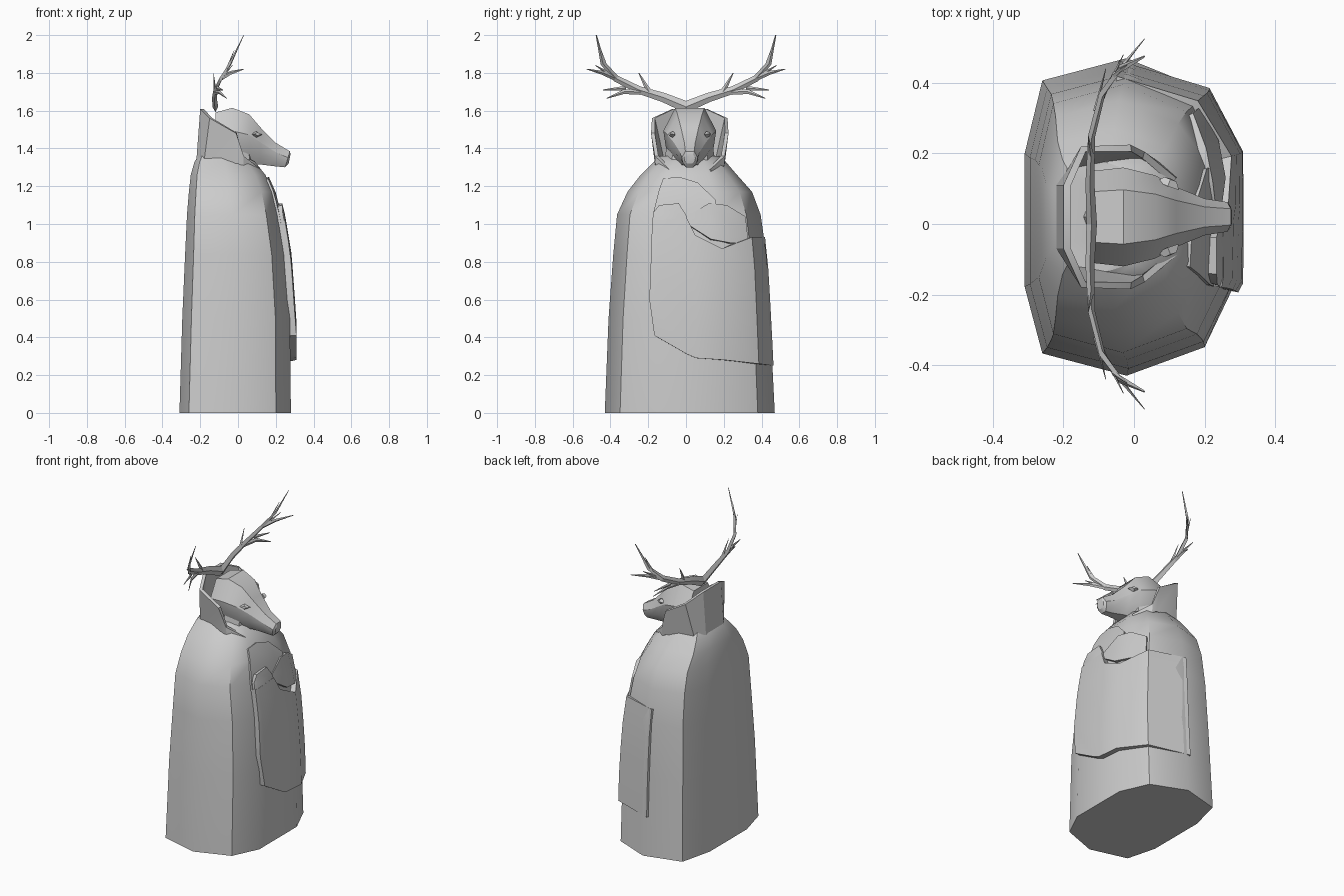
import bpy
import bmesh
import math
from mathutils import Vector

cube = bpy.data.objects.get("Cube")
if cube:
    bpy.data.objects.remove(cube, do_unlink=True)

GREY = (0.6, 0.6, 0.6, 1.0)
stone = bpy.data.materials.new("stone grey")
stone.use_nodes = True
stone.diffuse_color = GREY
stone.node_tree.nodes["Principled BSDF"].inputs["Base Color"].default_value = GREY

MID_Y = 0.02  # symmetry line of the body and head


def finish(name, bm, thickness=0.0, angle=38):
    bmesh.ops.recalc_face_normals(bm, faces=bm.faces)
    mesh = bpy.data.meshes.new(name)
    bm.to_mesh(mesh)
    bm.free()
    mesh.materials.append(stone)
    obj = bpy.data.objects.new(name, mesh)
    bpy.context.collection.objects.link(obj)
    bpy.ops.object.select_all(action='DESELECT')
    obj.select_set(True)
    bpy.context.view_layer.objects.active = obj
    if thickness:
        solid = obj.modifiers.new("thickness", 'SOLIDIFY')
        solid.thickness = thickness
        solid.offset = -1
        bpy.ops.object.modifier_apply(modifier=solid.name)
    bpy.ops.object.shade_smooth_by_angle(angle=math.radians(angle))
    return obj


def loft(bm, rows, closed=True, caps=True):
    """Join rows of points with quads."""
    rings = [[bm.verts.new(p) for p in row] for row in rows]
    n = len(rings[0])
    for a, b in zip(rings, rings[1:]):
        for i in range(n if closed else n - 1):
            j = (i + 1) % n
            bm.faces.new((a[i], a[j], b[j], b[i]))
    if caps and closed:
        bm.faces.new(rings[0])
        bm.faces.new(rings[-1])


# Robe: one faceted outline fitted to the extents at each height
OUTLINE = [(-.83, -.86), (-.02, -1), (.73, -.82), (1, -.45), (1, .4),
           (.73, .8), (-.02, 1), (-.83, .86), (-1, .4), (-1, -.44)]
LEVELS = [  # z, x min, x max, y min, y max
    (0, -.31, .28, -.43, .47),
    (.5, -.295, .275, -.41, .445),
    (.84, -.28, .25, -.385, .425),
    (1.05, -.27, .215, -.365, .395),
    (1.17, -.26, .185, -.31, .35),
    (1.26, -.25, .145, -.24, .27),
    (1.33, -.23, .09, -.17, .21),
    (1.36, -.21, .03, -.14, .18),
]


def robe_point(u, z, out=0.0):
    """Point on the robe at outline position u and height z, pushed outward."""
    i = int(u)
    n = len(OUTLINE)
    flat = Vector(OUTLINE[i % n]).lerp(Vector(OUTLINE[(i + 1) % n]), u - i)
    for lo, hi in zip(LEVELS, LEVELS[1:]):
        if z <= hi[0]:
            break
    t = (z - lo[0]) / (hi[0] - lo[0])
    x0, x1, y0, y1 = [a + (b - a) * t for a, b in zip(lo[1:], hi[1:])]
    push = flat.normalized() * out
    return ((x0 + x1) / 2 + flat.x * (x1 - x0) / 2 + push.x,
            (y0 + y1) / 2 + flat.y * (y1 - y0) / 2 + push.y, z)


bm = bmesh.new()
loft(bm, [[robe_point(u, lv[0]) for u in range(len(OUTLINE))] for lv in LEVELS])
finish("robe", bm)


# Cloth layers wrapped over the robe: (u, top, bottom, outward offset)
def wrap(name, columns, thickness=0.05, steps=4):
    bm = bmesh.new()
    rows = [[robe_point(u, top + (low - top) * k / steps, out)
             for k in range(steps + 1)] for u, top, low, out in columns]
    loft(bm, rows, closed=False)
    # make sure the outer side faces away from the robe
    obj = finish(name, bm, 0)
    centre = Vector((0, MID_Y, 0))
    for p in obj.data.polygons:
        d = p.center - centre
        if p.normal.x * d.x + p.normal.y * d.y < 0:
            p.flip()
    solid = obj.modifiers.new("thickness", 'SOLIDIFY')
    solid.thickness = thickness
    solid.offset = -1
    bpy.ops.object.modifier_apply(modifier=solid.name)
    bpy.ops.object.shade_smooth_by_angle(angle=math.radians(38))


wrap("front_panel", [
    (2.95, 1.02, .6, .035), (3.06, 1.02, .41, .036), (3.5, 1.03, .31, .034),
    (3.62, .94, .29, .034), (4, .87, .28, .034), (5, .93, .26, .022),
    (6.1, .93, .25, .012)])
wrap("right_cuff", [
    (2.95, 1.06, 1.0, .03), (3.05, 1.1, 1.0, .034), (3.36, 1.11, 1.0, .034),
    (3.5, 1.04, 1.0, .03)], steps=2)
wrap("left_cuff", [
    (3.5, 1.04, 1.0, .02), (3.85, 1.11, .92, .024), (4.3, 1.1, .9, .024),
    (4.9, 1.04, .9, .014)], steps=2)
wrap("chest_cloth", [
    (2.9, 1.24, 1.0, .012), (3.3, 1.25, 1.0, .014), (3.7, 1.22, 1.0, .014),
    (3.98, 1.13, 1.0, .012)], thickness=0.03)

# Tall collar, highest at the back and sinking to a low neckline in front
HALF_COLLAR = [  # top point, bottom point, y measured from the middle
    ((-.2, .09, 1.61), (-.22, .09, 1.34)),
    ((-.15, .2, 1.56), (-.18, .15, 1.33)),
    ((-.01, .205, 1.48), (0, .185, 1.32)),
    ((.03, .185, 1.36), (.03, .18, 1.3)),
    ((.12, .11, 1.29), (.12, .12, 1.24)),
]
columns = [[(x, MID_Y + y, z) for x, y, z in col] for col in HALF_COLLAR]
mirrored = [[(x, MID_Y - y, z) for x, y, z in col] for col in HALF_COLLAR]
bm = bmesh.new()
loft(bm, mirrored[::-1] + columns, closed=False)
finish("collar", bm, thickness=0.02, angle=25)

# Head: cross-sections from the back of the skull to the nose
SECTION = [(-.55, 1), (.55, 1), (1, .6), (.9, .3), (.45, 0),
           (-.45, 0), (-.9, .3), (-1, .6)]
SKULL = [  # x, bottom, top, half width, forward lean
    (-.12, 1.33, 1.59, .13, 0),
    (-.03, 1.31, 1.615, .14, 0),
    (.06, 1.31, 1.58, .118, 0),
    (.12, 1.315, 1.51, .085, 0),
    (.2, 1.305, 1.43, .052, 0),
    (.262, 1.3, 1.385, .042, .025),
    (.273, 1.32, 1.37, .03, .01),
]
bm = bmesh.new()
loft(bm, [[(x + lean * (v - .5), MID_Y + w * s, low + (top - low) * v)
           for s, v in SECTION] for x, low, top, w, lean in SKULL])
finish("head", bm, angle=30)

# Neck under the head
bm = bmesh.new()
loft(bm, [[(cx + r * math.cos(a), MID_Y + r * 1.1 * math.sin(a), z)
           for a in [k * math.tau / 8 for k in range(8)]]
          for cx, r, z in ((-.03, .13, 1.28), (-.02, .11, 1.42))])
finish("neck", bm)

# Eyes: slanted four-sided studs
for side, label in ((1, "left"), (-1, "right")):
    bm = bmesh.new()
    bmesh.ops.create_cone(bm, cap_ends=True, segments=4, radius1=.034,
                          radius2=.018, depth=.02)
    bmesh.ops.scale(bm, vec=(1, .5, 1), verts=bm.verts)
    eye = finish(label + "_eye", bm)
    eye.location = (.1, MID_Y + side * .098, 1.475)
    normal = Vector((.4, side, .15))
    eye.rotation_euler = normal.to_track_quat('Z', 'Y').to_euler()


# Antlers: tapered branches with four sides
def branch(bm, points):
    pts = [Vector(p[:3]) for p in points]
    rows = []
    for i, p in enumerate(pts):
        along = (pts[min(i + 1, len(pts) - 1)] - pts[max(i - 1, 0)]).normalized()
        u = along.cross(Vector((1, 0, 0))).normalized()
        v = along.cross(u)
        r = points[i][3]
        rows.append([p + u * r, p + v * r * .5, p - u * r, p - v * r * .5])
    loft(bm, rows)


BRANCHES = [  # x, y, z, radius along each branch
    [(-.12, 0, 1.62, .03), (-.125, .12, 1.67, .025), (-.12, .25, 1.71, .02),
     (-.09, .37, 1.77, .018), (-.04, .44, 1.85, .013), (.03, .475, 2, .003)],
    [(-.12, .19, 1.69, .016), (-.13, .25, 1.8, .002)],
    [(-.12, .24, 1.7, .016), (-.1, .33, 1.7, .012), (-.06, .42, 1.665, .002)],
    [(-.11, .32, 1.72, .012), (-.08, .44, 1.71, .002)],
    [(-.09, .37, 1.77, .014), (-.04, .44, 1.8, .011), (.03, .525, 1.82, .002)],
    [(-.07, .4, 1.79, .01), (-.03, .48, 1.84, .002)],
    [(-.06, .42, 1.82, .01), (-.02, .45, 1.92, .002)],
]
for side, label in ((1, "left"), (-1, "right")):
    bm = bmesh.new()
    for path in BRANCHES:
        branch(bm, [(x, side * y, z, r) for x, y, z, r in path])
    finish(label + "_antler", bm, angle=20)
